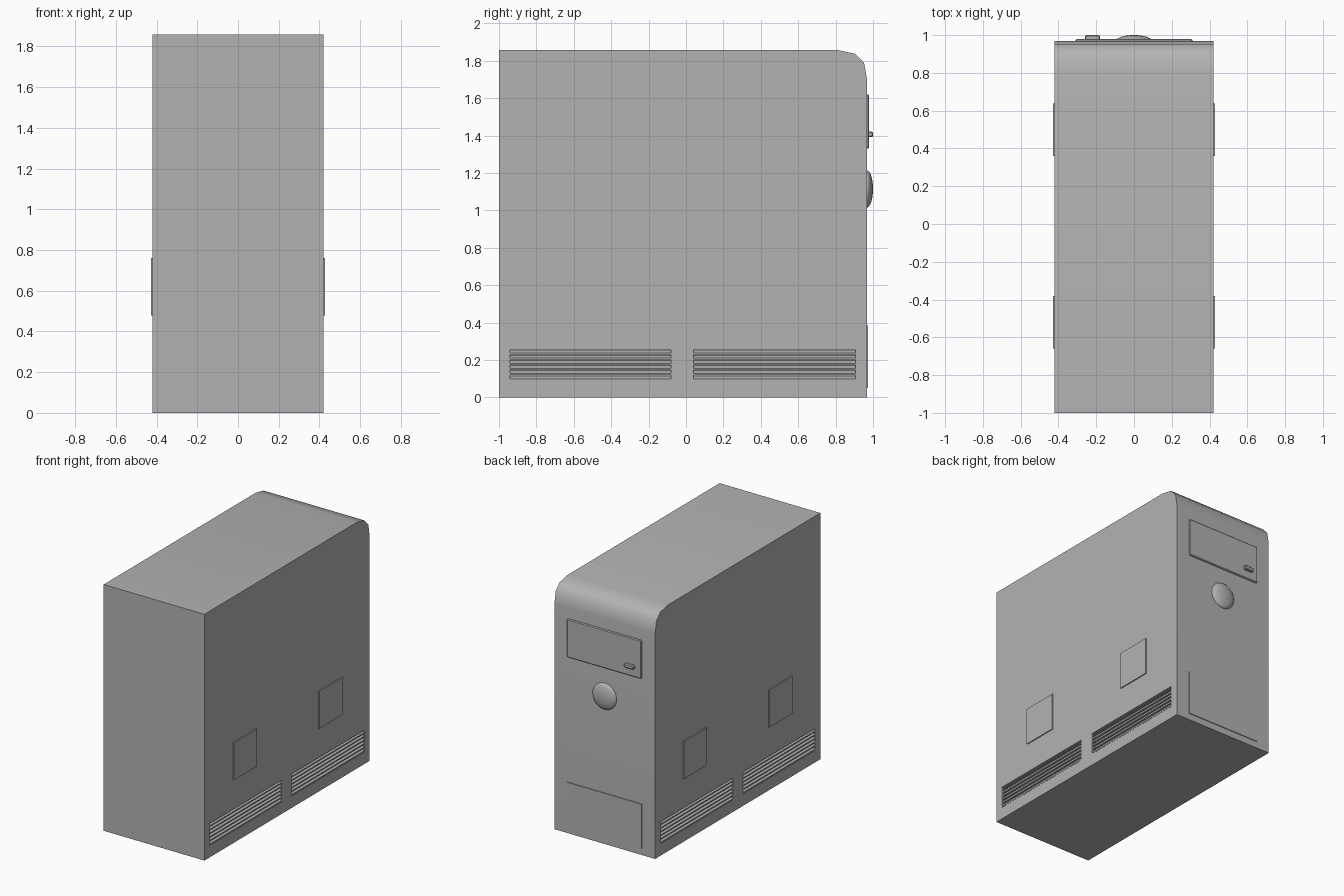
import bpy, bmesh, math
from mathutils import Vector

if "Cube" in bpy.data.objects:
    bpy.data.objects.remove(bpy.data.objects["Cube"])

def finish(name, bm):
    bmesh.ops.recalc_face_normals(bm, faces=bm.faces)
    me = bpy.data.meshes.new(name)
    bm.to_mesh(me)
    bm.free()
    ob = bpy.data.objects.new(name, me)
    bpy.context.collection.objects.link(ob)
    me.materials.append(grey)
    return ob

def box(name, lo, hi, bevel=0.0):
    lo, hi = Vector(lo), Vector(hi)
    bm = bmesh.new()
    bmesh.ops.create_cube(bm, size=1)
    for v in bm.verts:
        v.co = (lo + hi) / 2 + v.co * (hi - lo)
    if bevel:
        bmesh.ops.bevel(bm, geom=bm.edges[:], offset=bevel, segments=1, affect='EDGES')
    return finish(name, bm)

def prism(name, loops):
    """Extrude each (start loop, end loop) pair into a closed solid."""
    bm = bmesh.new()
    for a, b in loops:
        va = [bm.verts.new(p) for p in a]
        vb = [bm.verts.new(p) for p in b]
        n = len(va)
        bm.faces.new(va)
        bm.faces.new(vb[::-1])
        for i in range(n):
            bm.faces.new((va[i], va[(i + 1) % n], vb[(i + 1) % n], vb[i]))
    return finish(name, bm)

def smooth(ob, angle):
    bpy.ops.object.select_all(action='DESELECT')
    ob.select_set(True)
    bpy.context.view_layer.objects.active = ob
    bpy.ops.object.shade_smooth_by_angle(angle=math.radians(angle))

# Mid grey casing colour
grey = bpy.data.materials.new("casing_grey")
grey.diffuse_color = (0.45, 0.45, 0.45, 1)
grey.use_nodes = True
grey.node_tree.nodes["Principled BSDF"].inputs["Base Color"].default_value = grey.diffuse_color

W = 0.42
# Case: side profile with a rounded top edge, extruded across x
profile = [(-1, 0), (0.968, 0), (0.968, 1.70), (0.952, 1.79),
           (0.904, 1.838), (0.813, 1.857), (-1, 1.857)]
case = prism("case", [([(-W, y, z) for y, z in profile], [(W, y, z) for y, z in profile])])

# Vents: shallow recesses with thin sloping slats on both sides
Z0, Z1, SLATS, DEPTH, THICK = 0.09, 0.255, 6, 0.03, 0.008
pitch = (Z1 - Z0) / SLATS
for s, side in ((1, "right"), (-1, "left")):
    for y0, y1, end in ((-0.94, -0.08, "front"), (0.04, 0.905, "back")):
        xs = sorted((s * (W - DEPTH), s * (W + 0.1)))
        cutter = box("vent_cutter", (xs[0], y0, Z0), (xs[1], y1, Z1))
        cutter.hide_render = True
        mod = case.modifiers.new("vent", 'BOOLEAN')
        mod.operation, mod.solver, mod.object = 'DIFFERENCE', 'EXACT', cutter
        bpy.context.view_layer.objects.active = case
        bpy.ops.object.modifier_apply(modifier=mod.name)
        bpy.data.objects.remove(cutter)
        loops = []
        for i in range(SLATS):
            z = Z0 + i * pitch + 0.002
            top = z + pitch - 0.004
            section = [(W - 0.001, z), (W - 0.001, z + THICK),
                       (W - DEPTH, top), (W - DEPTH, top - THICK)]
            loops.append(([(s * x, y0, h) for x, h in section],
                          [(s * x, y1, h) for x, h in section]))
        prism(f"vent_slats_{side}_{end}", loops)
    # Square side plates
    for y0, end in ((-0.66, "front"), (0.36, "back")):
        xs = sorted((s * (W - 0.01), s * (W + 0.008)))
        box(f"side_plate_{side}_{end}", (xs[0], y0, 0.478), (xs[1], y0 + 0.278, 0.76))
smooth(case, 42)

# Drive bay, eject button and lower panel on the +y face
box("drive_bay", (-0.31, 0.95, 1.33), (0.31, 0.979, 1.62), 0.006)
box("eject_button", (-0.26, 0.97, 1.392), (-0.18, 1.0, 1.422), 0.006)
box("lower_panel", (-0.31, 0.95, 0.05), (0.31, 0.974, 0.385))

# Domed power button
bm = bmesh.new()
bmesh.ops.create_uvsphere(bm, u_segments=32, v_segments=16, radius=1)
for v in bm.verts:
    v.co = (v.co.x * 0.1, 0.966 + v.co.z * 0.034, 1.115 + v.co.y * 0.1)
smooth(finish("power_button", bm), 40)
